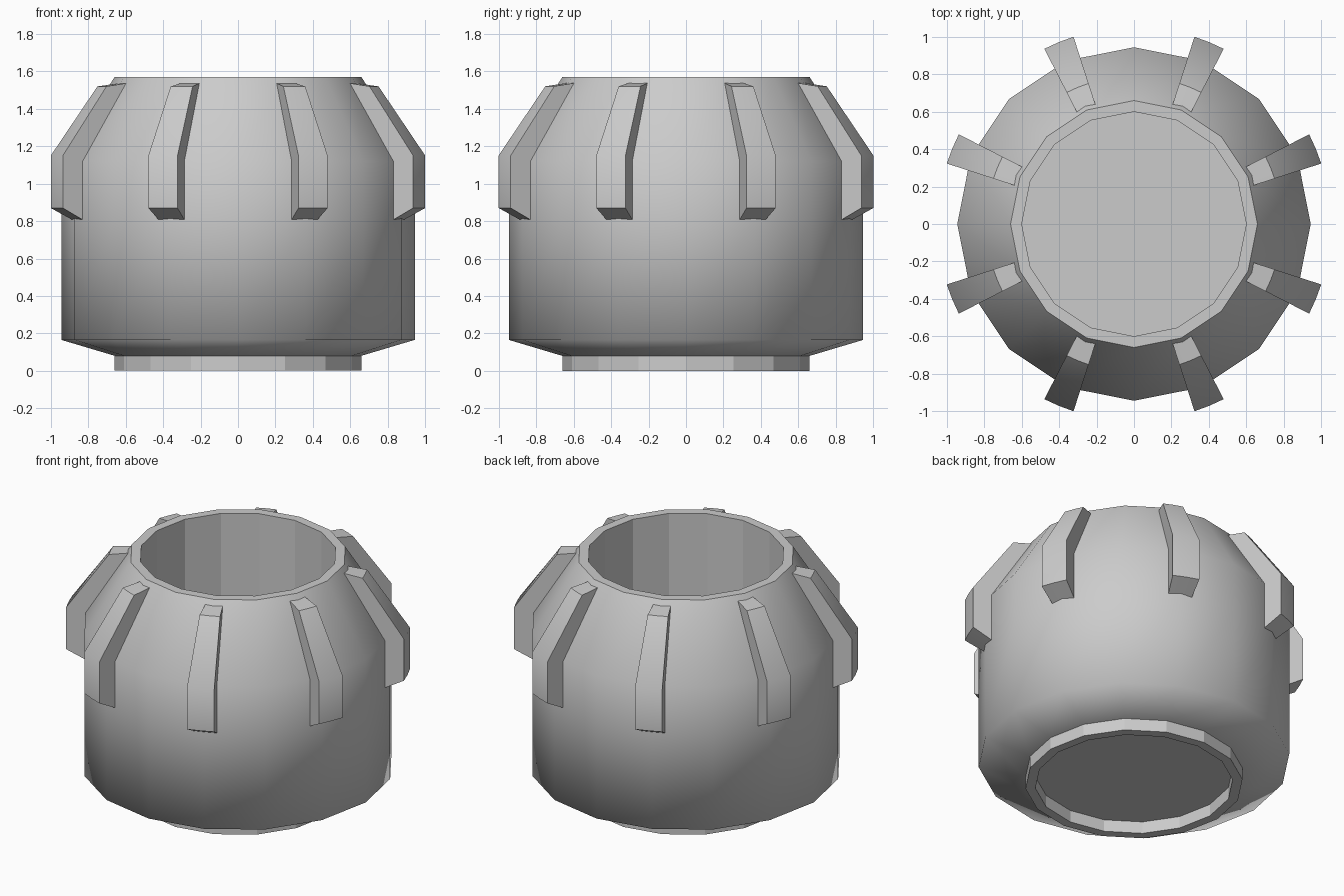
import bpy, bmesh
from math import sin, cos, radians, pi

if "Cube" in bpy.data.objects:
    bpy.data.objects.remove(bpy.data.objects["Cube"])

SIDES = 16


def make_object(name, bm, smooth_angle=None):
    bmesh.ops.recalc_face_normals(bm, faces=bm.faces[:])
    return finish(name, bm, smooth_angle)


def finish(name, bm, smooth_angle=None):
    mesh = bpy.data.meshes.new(name)
    bm.to_mesh(mesh)
    bm.free()
    obj = bpy.data.objects.new(name, mesh)
    bpy.context.collection.objects.link(obj)
    if smooth_angle:
        bpy.ops.object.select_all(action='DESELECT')
        obj.select_set(True)
        bpy.context.view_layer.objects.active = obj
        bpy.ops.object.shade_smooth_by_angle(angle=radians(smooth_angle))
    return obj


def lathe(name, profile, smooth_angle=None, cap=False):
    # profile runs bottom-to-top on outer walls so that faces point outward
    bm = bmesh.new()
    rings = []
    for r, z in profile:
        rings.append([bm.verts.new((r * cos(2 * pi * i / SIDES),
                                    r * sin(2 * pi * i / SIDES), z))
                      for i in range(SIDES)])
    for a, b in zip(rings, rings[1:]):
        for i in range(SIDES):
            j = (i + 1) % SIDES
            bm.faces.new((a[i], a[j], b[j], b[i]))
    if cap:
        bm.faces.new(rings[-1])
    return finish(name, bm, smooth_angle)


# Smooth outer shell
lathe("outer_shell", [(0.66, 0.08), (0.945, 0.165), (0.945, 0.80),
                      (0.945, 1.12), (0.66, 1.57)], smooth_angle=89)

# Flat rim, straight inner wall and floor
lathe("rim_and_inside", [(0.66, 1.57), (0.60, 1.57), (0.60, 0.10)], cap=True)

# Foot ring with recessed underside
foot = lathe("foot_ring", [(0.60, 0.08), (0.60, 0.0), (0.66, 0.0), (0.66, 0.08)])
bm = bmesh.new()
bm.from_mesh(foot.data)
bm.verts.ensure_lookup_table()
bm.faces.new([bm.verts[i] for i in reversed(range(SIDES))])
bm.to_mesh(foot.data)
bm.free()

# Eight bent ribs over the shoulder, each wedge shaped and slightly curved
RIB = [(0.90, 0.79), (1.052, 0.87), (1.052, 1.15),
       (0.79, 1.52), (0.65, 1.54), (0.90, 1.10)]
for k in range(8):
    bm = bmesh.new()
    slices = []
    for step in (-4.6, 0, 4.6):
        a = radians(22.5 + 45 * k + step)
        slices.append([bm.verts.new((r * cos(a), r * sin(a), z)) for r, z in RIB])
    n = len(RIB)
    for s, t in zip(slices, slices[1:]):
        for i in range(n):
            j = (i + 1) % n
            bm.faces.new((s[i], s[j], t[j], t[i]))
    for s in (slices[0], slices[-1]):
        bm.faces.new((s[0], s[1], s[2], s[5]))
        bm.faces.new((s[2], s[3], s[4], s[5]))
    make_object(f"rib_{k + 1}", bm, smooth_angle=40)
